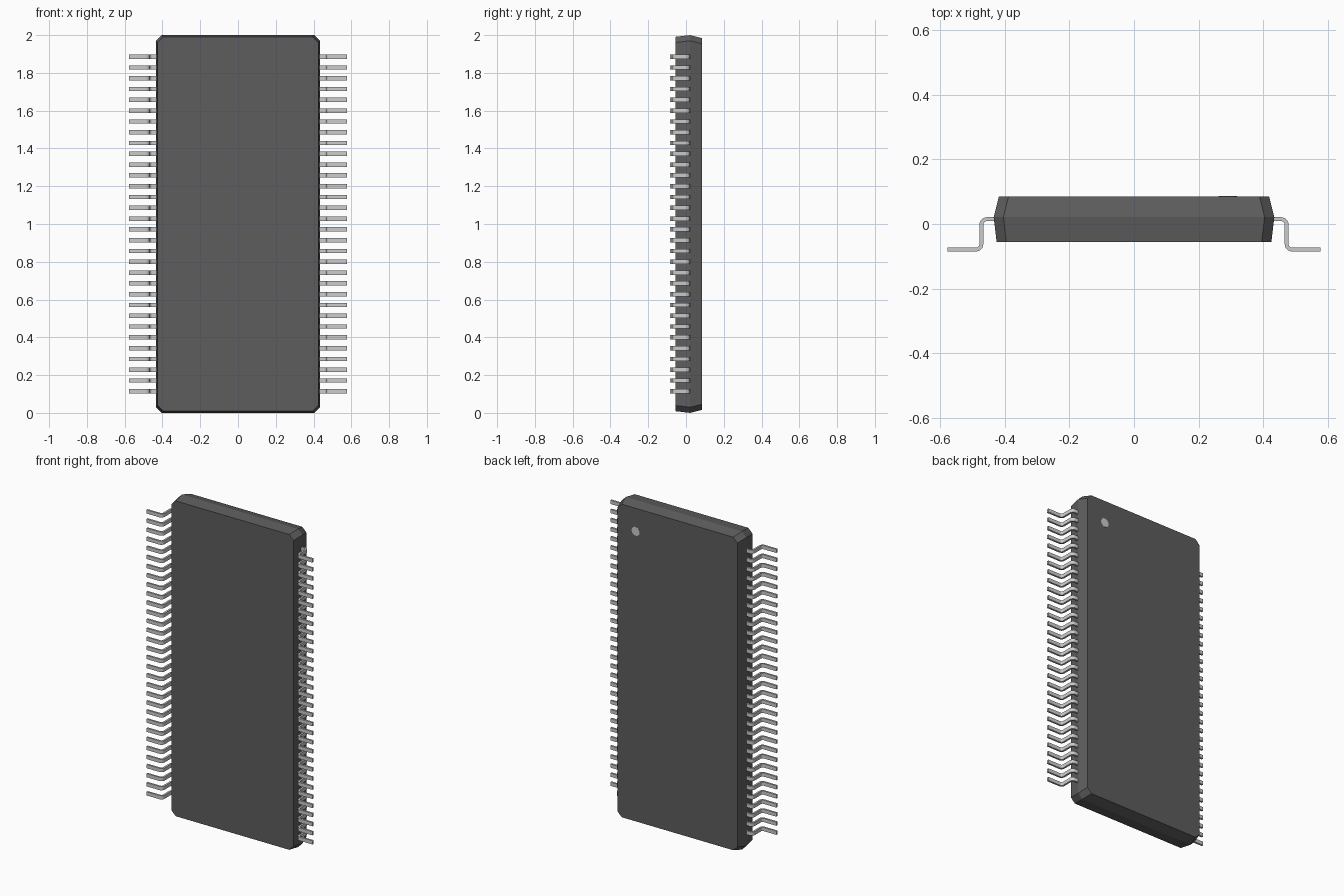
import bpy, bmesh
from math import sin, cos, pi, radians

if "Cube" in bpy.data.objects:
    bpy.data.objects.remove(bpy.data.objects["Cube"])

PINS, SPAN_LOW, PITCH, PIN_W = 32, 0.114, 0.05716, 0.023
THICK = 0.012


def material(name, value):
    m = bpy.data.materials.new(name)
    m.diffuse_color = (*value, 1)
    m.use_nodes = True
    m.node_tree.nodes["Principled BSDF"].inputs["Base Color"].default_value = m.diffuse_color
    return m


def add_object(name, bm, mat):
    bmesh.ops.recalc_face_normals(bm, faces=bm.faces)
    me = bpy.data.meshes.new(name)
    bm.to_mesh(me)
    bm.free()
    ob = bpy.data.objects.new(name, me)
    bpy.context.collection.objects.link(ob)
    me.materials.append(mat)
    return ob


def loft(rings):
    """Join rings of equal point count and cap both ends."""
    bm = bmesh.new()
    loops = [[bm.verts.new(p) for p in ring] for ring in rings]
    n = len(loops[0])
    for a, b in zip(loops, loops[1:]):
        for i in range(n):
            j = (i + 1) % n
            bm.faces.new((a[i], a[j], b[j], b[i]))
    bm.faces.new(loops[0])
    bm.faces.new(loops[-1])
    return bm


dark = material("dark_plastic", (0.11, 0.11, 0.11))
metal = material("lead_metal", (0.6, 0.6, 0.58))


# Package body: chamfered rectangle, widest at the parting line
def body_ring(y, inset, c=0.03):
    w, h = 0.434 - inset, 1.0 - inset
    pts = [(w, h - c), (w - c, h), (-w + c, h), (-w, h - c),
           (-w, -h + c), (-w + c, -h), (w - c, -h), (w, -h + c)]
    return [(x, y, z + 1.0) for x, z in pts]


add_object("package_body", loft([body_ring(-0.055, 0.009), body_ring(0.021, 0.0),
                                 body_ring(0.085, 0.016)]), dark)

# Gull-wing lead: centre line offset to both sides, with rounded bends
R = 0.017                      # bend radius on the centre line
LEG_X, TOP_Y, FOOT_Y = 0.472, 0.015, -0.079
path = [((0.42, TOP_Y), (0, 1))]
for i in range(7):
    a = pi / 2 * (1 - i / 6)
    path.append(((LEG_X - R + R * cos(a), TOP_Y - R + R * sin(a)), (cos(a), sin(a))))
for i in range(7):
    a = pi + pi / 2 * i / 6
    path.append(((LEG_X + R + R * cos(a), FOOT_Y + R + R * sin(a)), (-cos(a), -sin(a))))
path.append(((0.577, FOOT_Y), (0, 1)))

rings = []
for (x, y), (nx, ny) in path:
    h, w = THICK / 2, PIN_W / 2
    rings.append([(x + s * nx * h, y + s * ny * h, SPAN_LOW + t * w)
                  for s, t in ((1, 1), (1, -1), (-1, -1), (-1, 1))])
leads = add_object("leads", loft(rings), metal)

arr = leads.modifiers.new("row", "ARRAY")
arr.count = PINS
arr.use_relative_offset = False
arr.use_constant_offset = True
arr.constant_offset_displace = (0, 0, PITCH)
leads.modifiers.new("both_sides", "MIRROR").use_axis[0] = True
bpy.context.view_layer.objects.active = leads
leads.select_set(True)
bpy.ops.object.shade_smooth_by_angle(angle=radians(30))

# Round pin-one marker on the back face
bpy.ops.mesh.primitive_cylinder_add(vertices=32, radius=0.028, depth=0.006,
                                    location=(0.29, 0.083, 1.84), rotation=(pi / 2, 0, 0))
marker = bpy.context.object
marker.name = "pin_one_marker"
marker.data.materials.append(metal)
